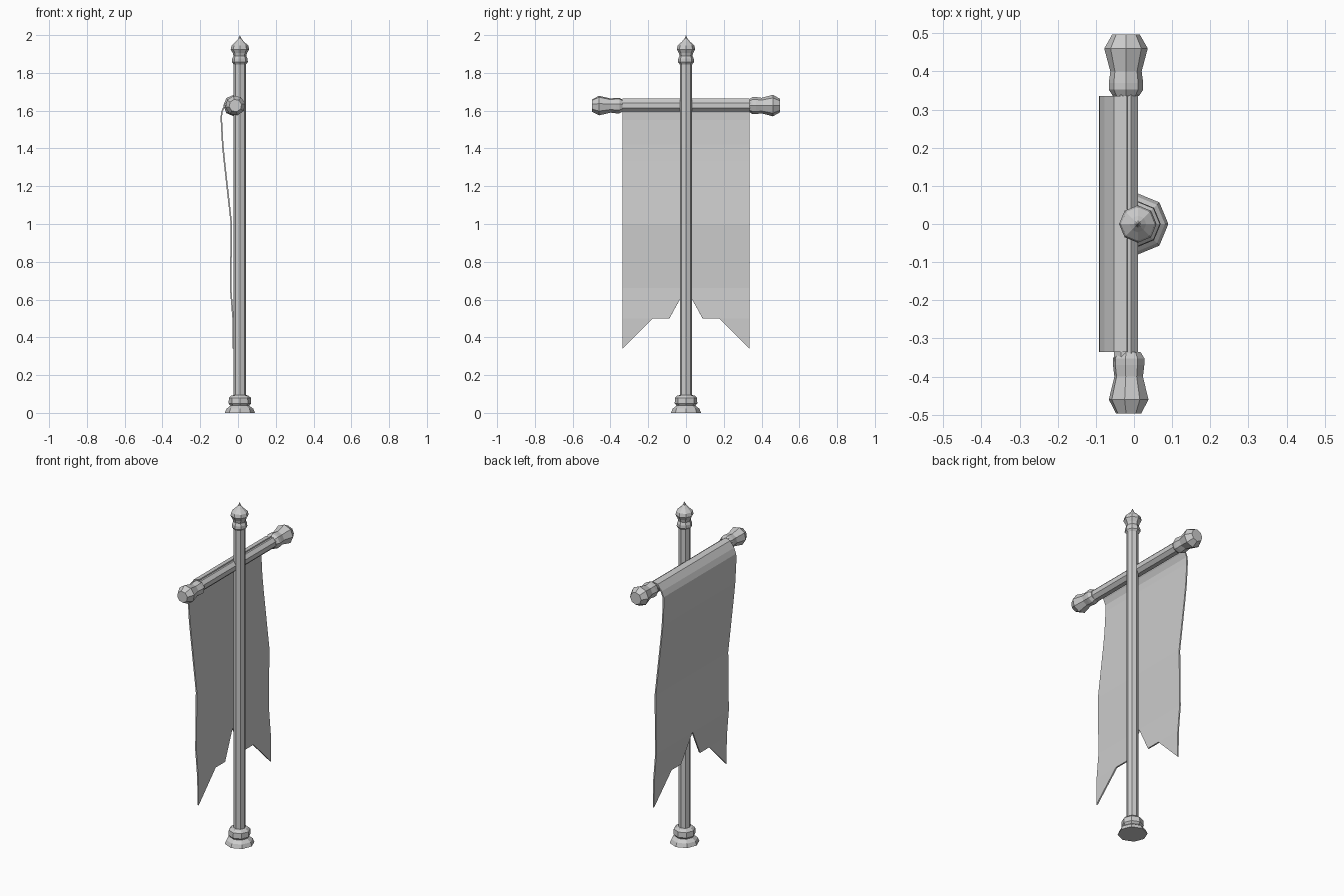
import bpy, bmesh, math
from mathutils import Matrix

if "Cube" in bpy.data.objects:
    bpy.data.objects.remove(bpy.data.objects["Cube"])


def lathe(name, profile, matrix, sides=8, phase=0.0):
    """Spin (radius, height) pairs about local z, then place with matrix."""
    bm = bmesh.new()
    rings = []
    for r, h in profile:
        rings.append([bm.verts.new((r * math.cos(phase + 2 * math.pi * i / sides),
                                    r * math.sin(phase + 2 * math.pi * i / sides), h))
                      for i in range(sides)])
    for a, b in zip(rings, rings[1:]):
        for i in range(sides):
            j = (i + 1) % sides
            bm.faces.new((a[i], a[j], b[j], b[i]))
    bm.faces.new(rings[0][::-1])
    bm.faces.new(rings[-1])
    bmesh.ops.remove_doubles(bm, verts=bm.verts, dist=1e-4)
    bm.transform(matrix)
    bmesh.ops.recalc_face_normals(bm, faces=bm.faces)
    me = bpy.data.meshes.new(name)
    bm.to_mesh(me)
    bm.free()
    ob = bpy.data.objects.new(name, me)
    bpy.context.collection.objects.link(ob)
    return ob


# Upright pole, foot and finial
upright = Matrix.Translation((0.01, 0, 0))
lathe("pole", [(0.033, 0.02), (0.033, 1.87)], upright)
lathe("foot", [(0.08, 0), (0.071, 0.022), (0.05, 0.038), (0.06, 0.05),
               (0.058, 0.08), (0.045, 0.092), (0.033, 0.094)], upright)
lathe("finial", [(0.033, 1.845), (0.042, 1.857), (0.041, 1.875), (0.034, 1.89),
                 (0.038, 1.905), (0.049, 1.925), (0.044, 1.945), (0.022, 1.965),
                 (0.009, 1.98), (0.0, 2.0)], upright)

# Crossbar along y with a turned knob at each end
BAR_Z = 1.627
lie = Matrix.Rotation(math.radians(-90), 4, 'X')
lathe("crossbar", [(0.034, -0.36), (0.034, 0.36)],
      Matrix.Translation((-0.021, 0, BAR_Z)) @ lie, phase=math.pi / 8)
knob = [(0.034, 0.335), (0.045, 0.352), (0.045, 0.37), (0.041, 0.40),
        (0.057, 0.46), (0.036, 0.497)]
lathe("knob_back", knob, Matrix.Translation((-0.021, 0, BAR_Z)) @ lie)
flip = Matrix.Rotation(math.radians(90), 4, 'X')
lathe("knob_front", [(r * 0.93, h) for r, h in knob],
      Matrix.Translation((-0.014, 0, BAR_Z)) @ flip, phase=0.2)

# Banner cloth: hanging profile (x, z), then a notched tail; half built, mirrored
W = 0.336
drape = [(-0.018, 1.661), (-0.05, 1.654), (-0.074, 1.62), (-0.087, 1.59), (-0.088, 1.55),
         (-0.081, 1.42), (-0.072, 1.33), (-0.035, 1.0), (-0.039, 0.66)]
bm = bmesh.new()
rows = [(bm.verts.new((x, 0, z)), bm.verts.new((x, W, z))) for x, z in drape]
for (a, b), (c, d) in zip(rows, rows[1:]):
    bm.faces.new((a, b, d, c))
mid = [bm.verts.new((-0.026, y, 0.5)) for y in (W, 0.175, 0.088)]
tip = bm.verts.new((-0.024, W, 0.34))
bm.faces.new((rows[-1][0], rows[-1][1], *mid))
bm.faces.new((mid[0], tip, mid[1]))
me = bpy.data.meshes.new("banner_cloth")
bm.to_mesh(me)
bm.free()
cloth = bpy.data.objects.new("banner_cloth", me)
bpy.context.collection.objects.link(cloth)
mir = cloth.modifiers.new("mirror", 'MIRROR')
mir.use_axis = (False, True, False)
sol = cloth.modifiers.new("thickness", 'SOLIDIFY')
sol.thickness = 0.008
sol.offset = 0
